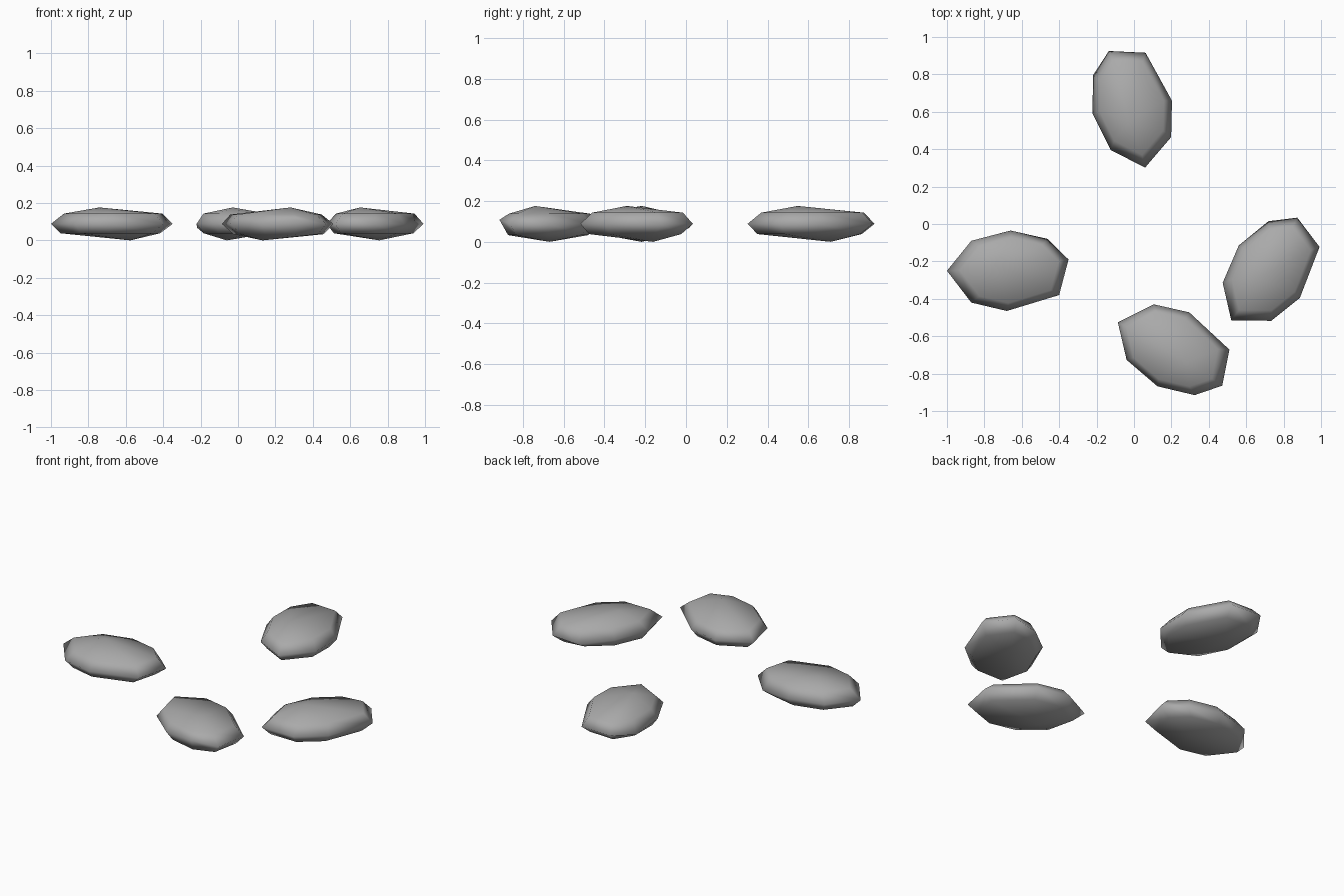
import bpy, bmesh, math
from mathutils import Matrix

if "Cube" in bpy.data.objects:
    bpy.data.objects.remove(bpy.data.objects["Cube"])

stone_grey = bpy.data.materials.new("stone_grey")
stone_grey.diffuse_color = (0.4, 0.4, 0.4, 1)
stone_grey.use_nodes = True
stone_grey.node_tree.nodes["Principled BSDF"].inputs["Base Color"].default_value = stone_grey.diffuse_color

# Eight-sided outline of the pebble's widest ring
OUTLINE = [(-.339, -.01), (-.209, .15), (.001, .205), (.201, .16),
           (.311, .05), (.261, -.14), (-.019, -.225), (-.209, -.18)]
HALF = 0.088           # half height of the pebble


def pebble_mesh():
    """Flattened pebble: three stacked rings closed by off-centre tips."""
    bm = bmesh.new()
    rings = []
    for scale, shift, z in ((.82, -.01, -.05), (1, 0, 0), (.81, .005, .055)):
        rings.append([bm.verts.new((x * scale + shift, y * scale, z)) for x, y in OUTLINE])
    rings[1][3].co.z = -.02
    bottom = bm.verts.new((.085, .022, -HALF))
    top = bm.verts.new((-.08, .024, HALF))
    n = len(OUTLINE)
    for i in range(n):
        j = (i + 1) % n
        for low, high in zip(rings, rings[1:]):
            bm.faces.new((low[i], low[j], high[j], high[i]))
        bm.faces.new((rings[-1][i], rings[-1][j], top))
        bm.faces.new((rings[0][j], rings[0][i], bottom))
    bmesh.ops.recalc_face_normals(bm, faces=bm.faces)
    for f in bm.faces:
        f.smooth = True
    mesh = bpy.data.meshes.new("pebble")
    bm.to_mesh(mesh)
    bm.free()
    mesh.materials.append(stone_grey)
    return mesh


# Four copies of one pebble; the front one is turned upside down
mesh = pebble_mesh()
for name, x, y, turn, flipped in (("left_pebble", -.661, -.24, 0, False),
                                  ("back_pebble", -.021, .631, 102, False),
                                  ("right_pebble", .721, -.242, 52, False),
                                  ("front_pebble", .214, -.683, -26, True)):
    ob = bpy.data.objects.new(name, mesh)
    bpy.context.collection.objects.link(ob)
    flip = Matrix.Rotation(math.pi if flipped else 0, 4, 'X')
    ob.matrix_world = (Matrix.Translation((x, y, HALF))
                       @ Matrix.Rotation(math.radians(turn), 4, 'Z') @ flip)
